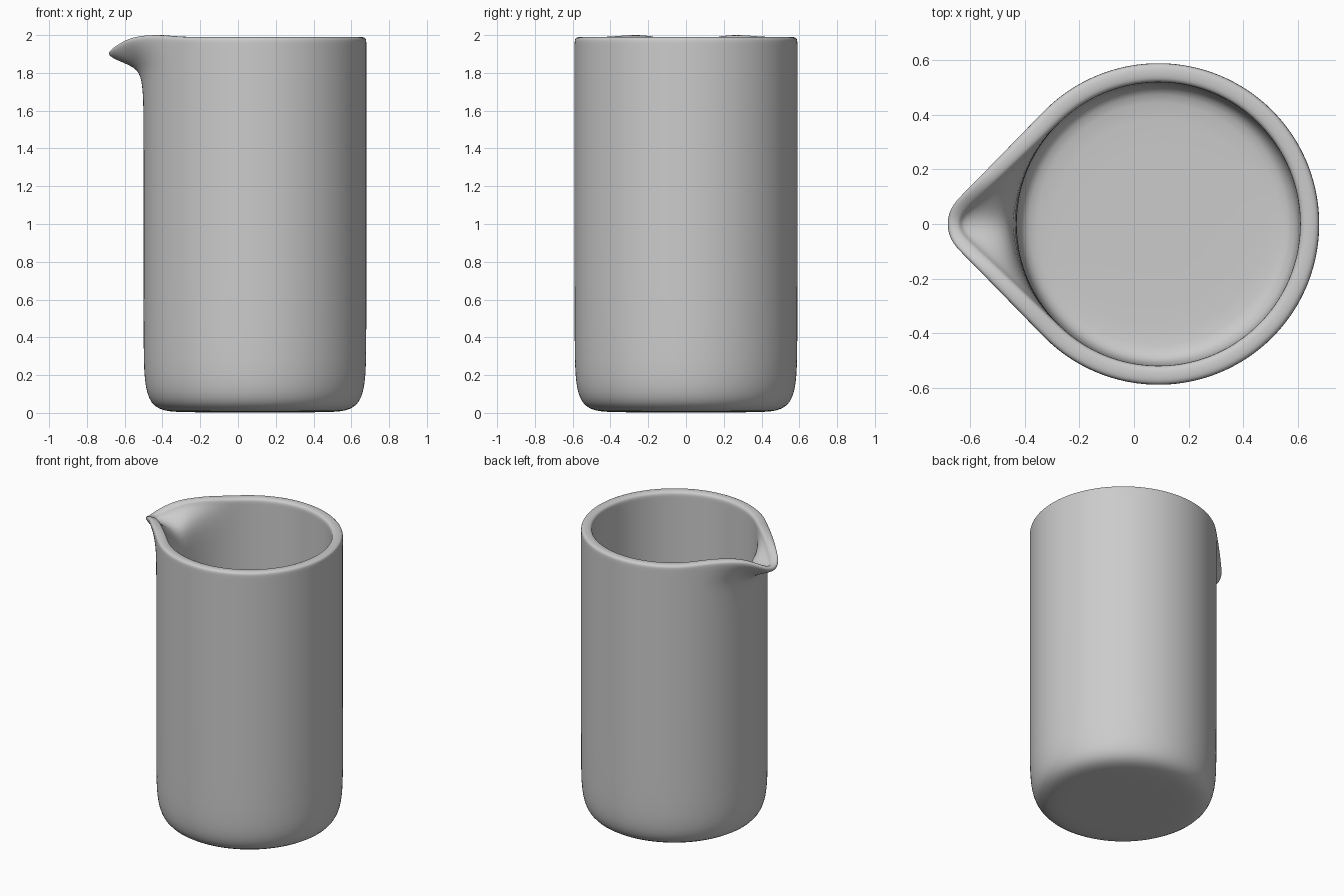
import bpy, bmesh
from math import pi, sin, cos, acos, atan2, sqrt, exp, radians

if "Cube" in bpy.data.objects:
    bpy.data.objects.remove(bpy.data.objects["Cube"])

CX = 0.09               # axis of the round body
R_OUT, R_IN = 0.59, 0.52
SEGS = 112


def teardrop(phi, big, small, tip):
    """Radius of a circle joined by tangents to a small tip circle; phi is measured from the spout."""
    d = tip - small
    a = acos((big - small) / d)
    if phi >= a:
        return big
    if phi >= atan2(small * sin(a), d + small * cos(a)):
        return big / cos(a - phi)
    return d * cos(phi) + sqrt(small ** 2 - (d * sin(phi)) ** 2)


def rim_drop(phi):
    """The lip dips at the tip and swells slightly beside it."""
    deg = phi * 180 / pi
    return 0.072 * exp(-(deg / 9) ** 2) - 0.010 * exp(-((deg - 28) / 14) ** 2)


# Profile: radius, height, spout influence
profile = [
    # underside and outer wall
    (0.15, 0.005, 0), (0.36, 0.005, 0), (0.45, 0.008, 0), (0.51, 0.022, 0),
    (0.55, 0.055, 0), (0.573, 0.11, 0), (0.584, 0.18, 0), (0.589, 0.27, 0),
    (0.59, 0.45, 0), (0.59, 1.0, 0), (0.59, 1.45, 0), (0.59, 1.62, 0.005),
    # under the spout
    (0.59, 1.70, 0.02), (0.59, 1.765, 0.06), (0.59, 1.81, 0.13),
    (0.59, 1.85, 0.27), (0.59, 1.90, 0.6), (0.59, 1.942, 0.88), (0.59, 1.968, 1.0),
    # rim
    (0.588, 1.983, 1), (0.577, 1.991, 1), (0.555, 1.993, 1),
    (0.533, 1.990, 1), (0.523, 1.982, 1),
    # pouring channel and inner wall
    (0.52, 1.968, 0.96), (0.52, 1.95, 0.78), (0.52, 1.925, 0.5), (0.52, 1.88, 0.2),
    (0.52, 1.81, 0.05), (0.52, 1.68, 0), (0.52, 1.0, 0), (0.52, 0.3, 0),
    (0.518, 0.18, 0), (0.508, 0.125, 0), (0.48, 0.095, 0), (0.42, 0.085, 0), (0.15, 0.085, 0),
]

# Jug body: loft the profile round the axis
bm = bmesh.new()
rings = []
for base, z, w in profile:
    ring = []
    t = min(1, max(0, (R_OUT - base) / (R_OUT - R_IN)))
    for i in range(SEGS):
        u = 2 * pi * i / SEGS
        ang = u - 0.45 * sin(u)          # more columns near the spout
        phi = min(ang, 2 * pi - ang)
        s_out = teardrop(phi, R_OUT, 0.13, 0.775) - R_OUT
        s_in = teardrop(phi, R_IN, 0.06, 0.725) - R_IN
        r = base + w * (s_out * (1 - t) + s_in * t)
        ring.append(bm.verts.new((CX - r * cos(ang), -r * sin(ang), z - w * rim_drop(phi))))
    rings.append(ring)
for a, b in zip(rings, rings[1:]):
    for i in range(SEGS):
        j = (i + 1) % SEGS
        bm.faces.new((a[i], a[j], b[j], b[i]))

# Close the underside and the inner floor
for ring, z in ((rings[0], 0.005), (rings[-1], 0.085)):
    c = bm.verts.new((CX, 0, z))
    for i in range(SEGS):
        bm.faces.new((c, ring[i], ring[(i + 1) % SEGS]))
bmesh.ops.translate(bm, verts=bm.verts, vec=(0, 0, -0.005 + 0.003))
bmesh.ops.recalc_face_normals(bm, faces=bm.faces)

mesh = bpy.data.meshes.new("jug_body")
bm.to_mesh(mesh)
bm.free()
jug = bpy.data.objects.new("jug_body", mesh)
bpy.context.collection.objects.link(jug)
for p in mesh.polygons:
    p.use_smooth = True
sub = jug.modifiers.new("smooth", 'SUBSURF')
sub.levels = sub.render_levels = 1
